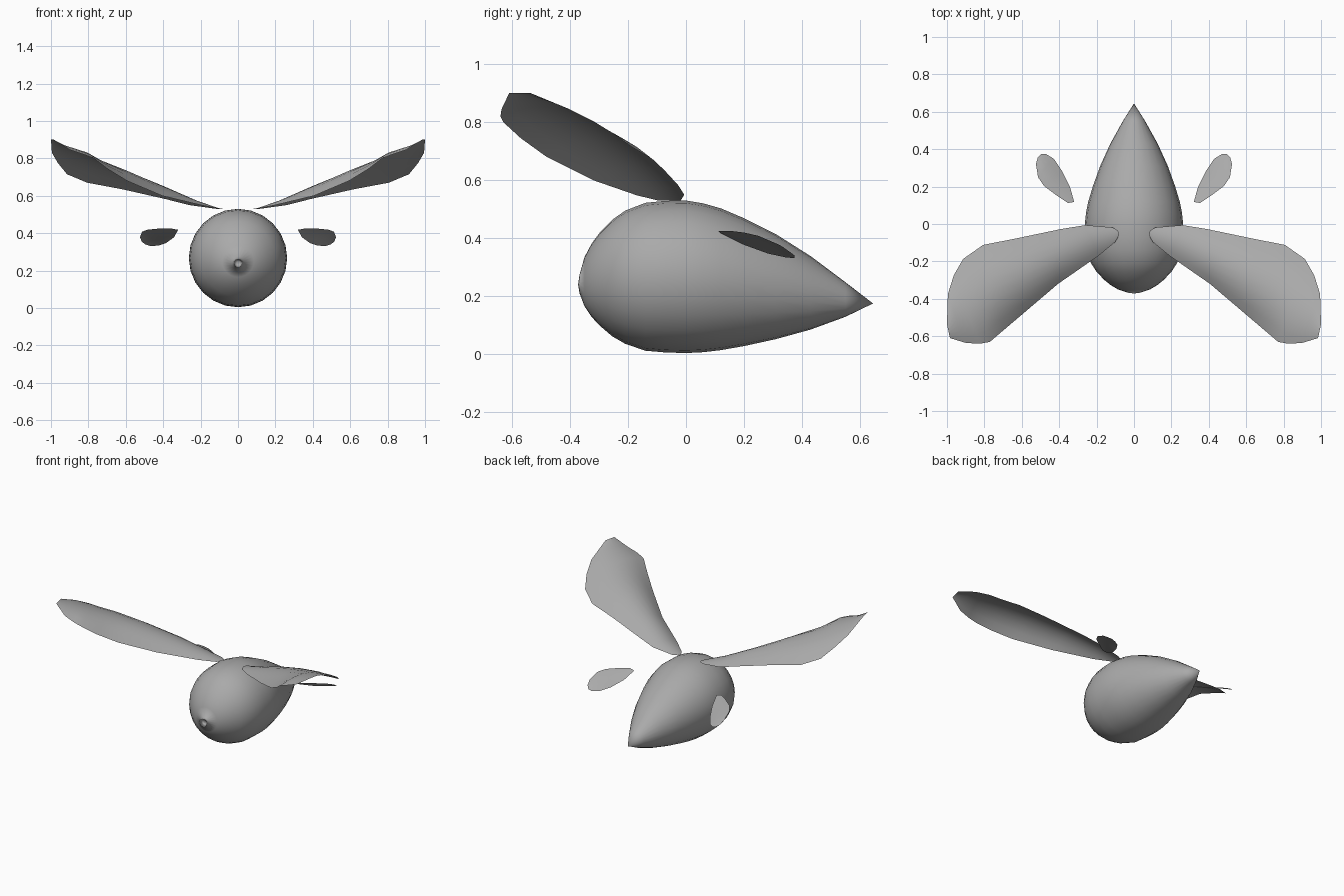
import bpy, math
from mathutils import Vector

cube = bpy.data.objects.get("Cube")
if cube:
    bpy.data.objects.remove(cube)

grey = bpy.data.materials.new("plain_grey")
GREY = (0.4, 0.4, 0.4, 1)
grey.diffuse_color = GREY
grey.use_nodes = True
grey.node_tree.nodes["Principled BSDF"].inputs["Base Color"].default_value = GREY


def make_object(name, verts, faces, mirrored=False):
    mesh = bpy.data.meshes.new(name)
    mesh.from_pydata(verts, [], faces)
    mesh.materials.append(grey)
    obj = bpy.data.objects.new(name, mesh)
    bpy.context.collection.objects.link(obj)
    for poly in mesh.polygons:
        poly.use_smooth = True
    if mirrored:
        mirror = obj.modifiers.new("Mirror", "MIRROR")
        mirror.use_mirror_merge = False
    return obj


def loft_body(name, nose, rings, tail, sides=24):
    """Closed teardrop: circular rings given as (y, top, bottom) between two poles."""
    verts = [nose]
    for y, top, bottom in rings:
        radius, middle = (top - bottom) / 2, (top + bottom) / 2
        for i in range(sides):
            a = math.tau * i / sides
            verts.append((radius * math.sin(a), y, middle + radius * math.cos(a)))
    verts.append(tail)
    last = len(verts) - 1
    faces = []
    for i in range(sides):
        j = (i + 1) % sides
        faces.append((0, 1 + i, 1 + j))
        for r in range(len(rings) - 1):
            a, b = 1 + r * sides, 1 + (r + 1) * sides
            faces.append((a + j, a + i, b + i, b + j))
        end = 1 + (len(rings) - 1) * sides
        faces.append((end + j, end + i, last))
    # the nose fan is wound to face outwards like the rest
    faces = [tuple(reversed(f)) if f[0] != 0 else f for f in faces]
    return make_object(name, verts, faces)


def arched_sheet(name, stations, columns=8):
    """Thin cambered sheet; each station is (one edge, other edge, arch height)."""
    verts, faces = [], []
    for edge_a, edge_b, arch in stations:
        a, b = Vector(edge_a), Vector(edge_b)
        for c in range(columns + 1):
            t = c / columns
            verts.append(a.lerp(b, t) + Vector((0, 0, 4 * arch * t * (1 - t))))
    row = columns + 1
    for s in range(len(stations) - 1):
        for c in range(columns):
            k = s * row + c
            faces.append((k, k + row, k + row + 1, k + 1))
    return make_object(name, verts, faces, mirrored=True)


# Body: blunt nose at the front, pointed tail at the back
body_rings = [
    (-0.367, 0.275, 0.21), (-0.35, 0.335, 0.165), (-0.325, 0.382, 0.128),
    (-0.297, 0.42, 0.098), (-0.255, 0.463, 0.062), (-0.21, 0.495, 0.036),
    (-0.14, 0.522, 0.012), (-0.07, 0.529, 0.006), (0, 0.53, 0.004),
    (0.06, 0.52, 0.007), (0.12, 0.503, 0.014), (0.2, 0.469, 0.028),
    (0.31, 0.414, 0.052), (0.43, 0.338, 0.085), (0.55, 0.248, 0.129),
]
loft_body("body", (0, -0.372, 0.24), body_rings, (0, 0.645, 0.175))

# Wings: sweep forwards, outwards and up from the top of the body
arched_sheet("wings", [
    ((0.08, -0.06, 0.53), (0.085, -0.035, 0.53), 0),
    ((0.10, -0.096, 0.53), (0.115, -0.018, 0.53), 0.005),
    ((0.19, -0.17, 0.548), (0.26, -0.006, 0.55), 0.025),
    ((0.406, -0.32, 0.60), (0.39, -0.027, 0.583), 0.06),
    ((0.594, -0.48, 0.68), (0.62, -0.075, 0.635), 0.08),
    ((0.70, -0.57, 0.745), (0.807, -0.112, 0.67), 0.08),
    ((0.77, -0.63, 0.80), (0.914, -0.187, 0.715), 0.07),
    ((0.823, -0.64, 0.82), (0.963, -0.273, 0.775), 0.052),
    ((0.898, -0.636, 0.845), (0.995, -0.374, 0.83), 0.035),
    ((0.984, -0.61, 0.9), (1.0, -0.535, 0.9), 0),
])

# Rear fins: small leaf shapes floating beside the tail
arched_sheet("rear_fins", [
    ((0.32, 0.118, 0.418), (0.353, 0.112, 0.424), 0),
    ((0.342, 0.198, 0.378), (0.417, 0.155, 0.425), 0.004),
    ((0.385, 0.283, 0.347), (0.481, 0.203, 0.419), 0.008),
    ((0.428, 0.348, 0.333), (0.513, 0.25, 0.408), 0.008),
    ((0.47, 0.374, 0.332), (0.524, 0.32, 0.378), 0.005),
    ((0.495, 0.375, 0.34), (0.515, 0.355, 0.355), 0),
], columns=4)
